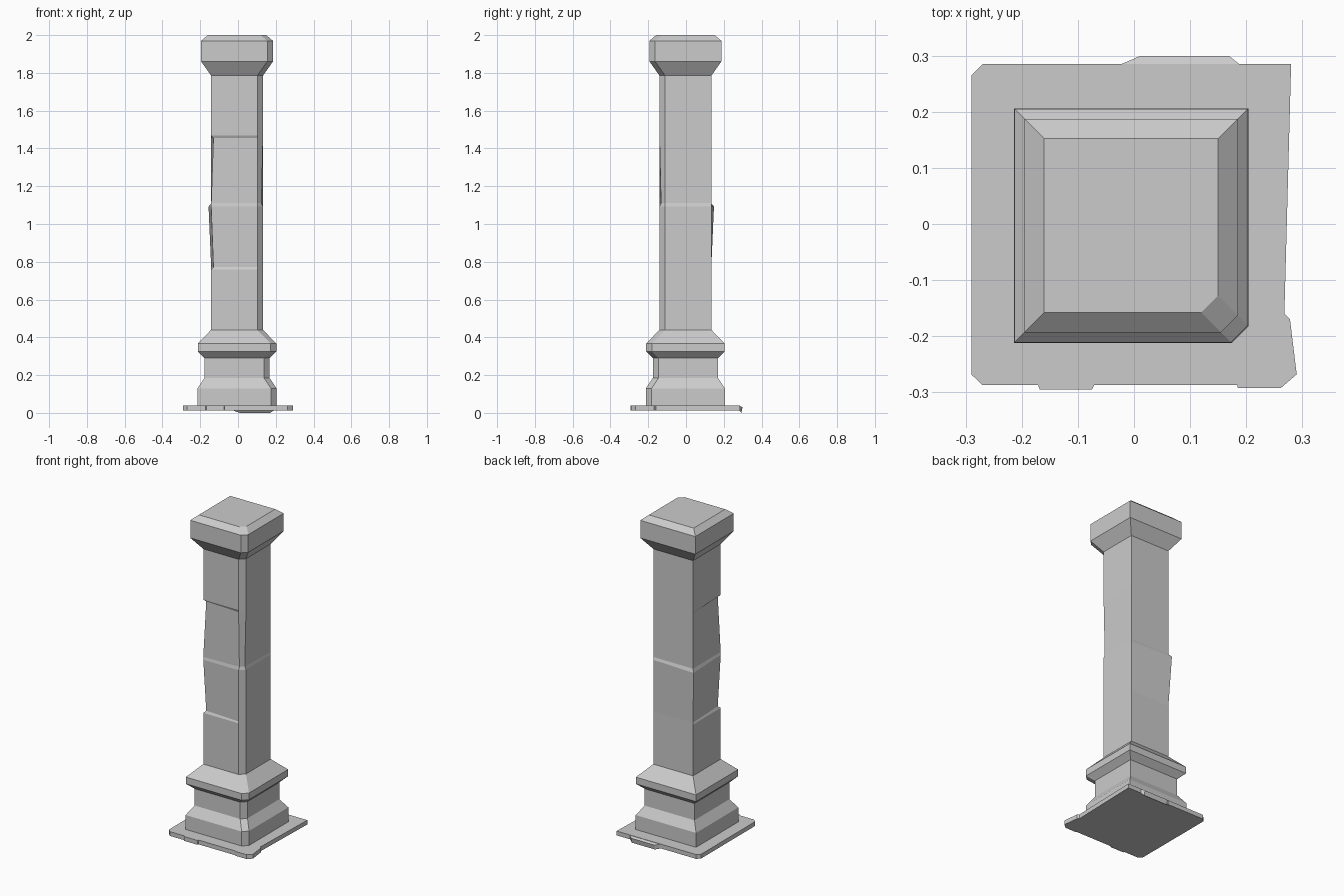
import bpy, bmesh

if "Cube" in bpy.data.objects:
    bpy.data.objects.remove(bpy.data.objects["Cube"])

CX, CY = -0.005, -0.003   # axis of the column


def loft(name, rings):
    """Skin a stack of equal-sized rings and cap both ends."""
    bm = bmesh.new()
    loops = [[bm.verts.new(p) for p in r] for r in rings]
    n = len(loops[0])
    for a, b in zip(loops, loops[1:]):
        for i in range(n):
            j = (i + 1) % n
            bm.faces.new((a[i], a[j], b[j], b[i]))
    bm.faces.new(loops[0][::-1])
    bm.faces.new(loops[-1])
    bmesh.ops.recalc_face_normals(bm, faces=bm.faces)
    mesh = bpy.data.meshes.new(name)
    bm.to_mesh(mesh)
    bm.free()
    obj = bpy.data.objects.new(name, mesh)
    bpy.context.collection.objects.link(obj)
    return obj


def ring(h, z, front_left=0, front_right=0, back_left=0, cut=0.03):
    """Square ring with the front right corner cut off; corners may shift outward."""
    fl, fr, bl = h + front_left, h + front_right, h + back_left
    pts = [(-fl, -fl), (h - cut, -fr), (fr, cut - h), (h, h), (-bl, bl)]
    return [(CX + x, CY + y, z) for x, y in pts]


def slab(name, outline, z0, z1):
    return loft(name, [[(x, y, z) for x, y in outline] for z in (z0, z1)])


# Worn ground slab with chipped edges
slab("ground_slab", [
    (-0.29, -0.268), (-0.27, -0.287), (-0.171, -0.287), (-0.168, -0.295),
    (-0.075, -0.295), (-0.071, -0.287), (0.184, -0.287), (0.185, -0.292),
    (0.262, -0.292), (0.29, -0.268), (0.278, -0.17), (0.268, -0.16),
    (0.28, 0.285), (-0.27, 0.285), (-0.29, 0.265)], 0.013, 0.04)

# Broken lip sagging off the back of the slab
loft("slab_lip", [
    [(-0.027, 0.283, 0.013), (0.19, 0.283, 0.013), (0.17, 0.293, 0.0), (0.01, 0.293, 0.0)],
    [(-0.027, 0.283, 0.039), (0.19, 0.283, 0.039), (0.17, 0.299, 0.03), (0.01, 0.299, 0.03)]])

# Stepped pedestal with collar
loft("pedestal", [ring(h, z) for h, z in [
    (0.209, 0.038), (0.209, 0.13), (0.172, 0.185), (0.172, 0.29),
    (0.208, 0.325), (0.208, 0.367), (0.137, 0.44)]])

# Square shaft with cracked ledges at three heights
S = 0.137
loft("shaft", [
    ring(S, 0.44), ring(S, 0.76),
    ring(S, 0.772, front_left=-0.012),
    ring(S, 1.092, back_left=0.014),
    ring(S, 1.11, front_right=-0.008),
    ring(S, 1.455, front_left=-0.012),
    ring(S, 1.468), ring(S, 1.785)])

# Flared capital with bevelled top
loft("capital", [ring(h, z) for h, z in [
    (0.137, 1.785), (0.190, 1.86), (0.190, 1.97), (0.155, 2.0)]])
